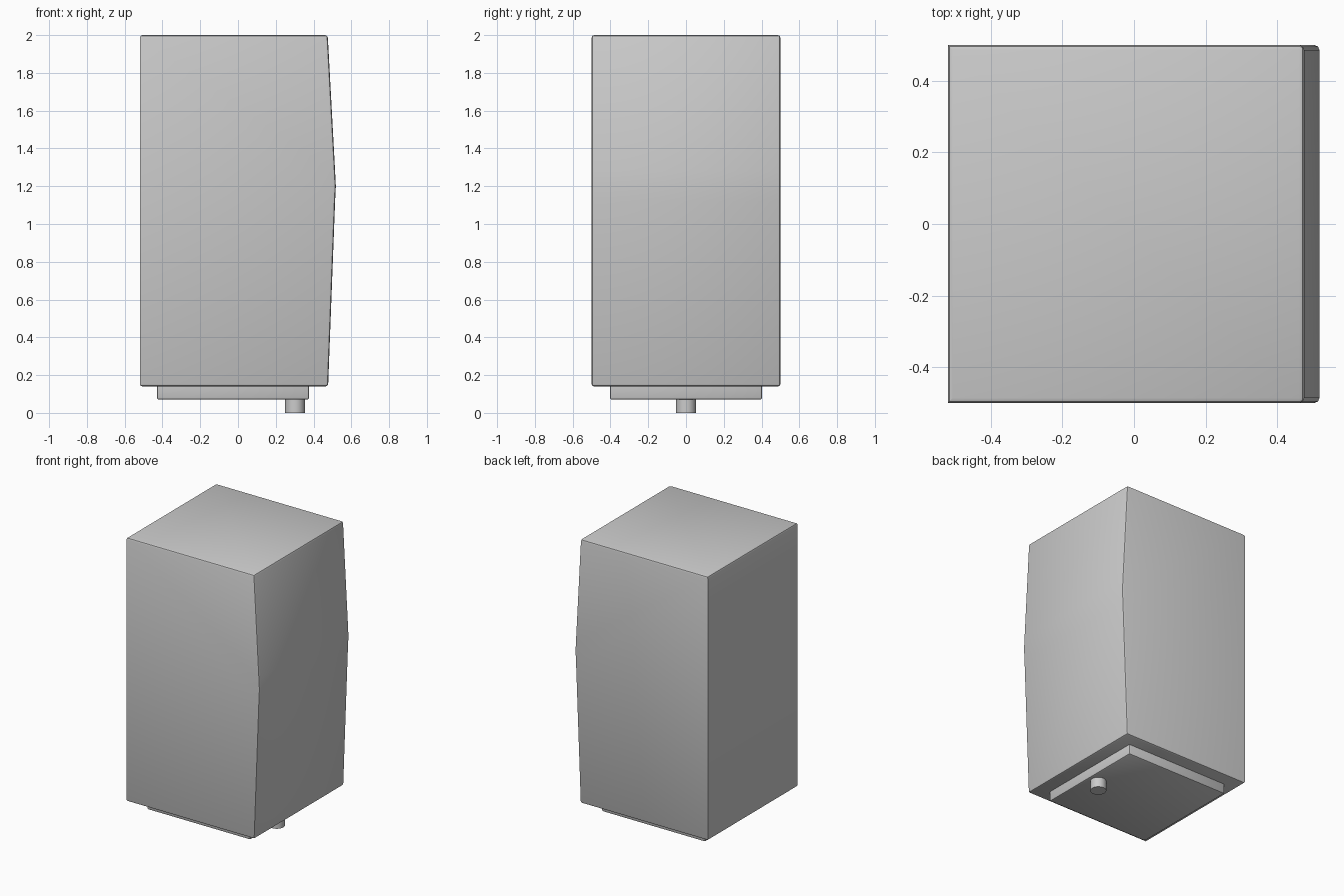
import bpy, bmesh

if "Cube" in bpy.data.objects:
    bpy.data.objects.remove(bpy.data.objects["Cube"])


def finish(name, bm):
    bmesh.ops.recalc_face_normals(bm, faces=bm.faces)
    mesh = bpy.data.meshes.new(name)
    bm.to_mesh(mesh)
    bm.free()
    obj = bpy.data.objects.new(name, mesh)
    bpy.context.collection.objects.link(obj)
    bpy.ops.object.select_all(action='DESELECT')
    obj.select_set(True)
    bpy.context.view_layer.objects.active = obj
    bpy.ops.object.shade_smooth_by_angle(angle=0.5)
    return obj


def extruded(name, profile, half_width, bevel, keep_edge):
    """Extrude an x-z profile along y, rounding the edges chosen by keep_edge."""
    bm = bmesh.new()
    face = bm.faces.new([bm.verts.new((x, -half_width, z)) for x, z in profile])
    ext = bmesh.ops.extrude_face_region(bm, geom=[face])
    verts = [v for v in ext['geom'] if isinstance(v, bmesh.types.BMVert)]
    bmesh.ops.translate(bm, verts=verts, vec=(0, 2 * half_width, 0))
    bmesh.ops.recalc_face_normals(bm, faces=bm.faces)
    edges = [e for e in bm.edges
             if keep_edge(e) and e.calc_face_angle(0) > 0.3]
    bmesh.ops.bevel(bm, geom=edges, offset=bevel, segments=2,
                    profile=0.5, affect='EDGES', clamp_overlap=True)
    return finish(name, bm)


# Cabinet with a gently bowed right face; upright edges on the flat left face stay sharp
body = [(-0.52, 0.14), (0.477, 0.14), (0.514, 1.12), (0.518, 1.2),
        (0.514, 1.28), (0.475, 2.0), (-0.52, 2.0)]
extruded("cabinet_body", body, 0.5, 0.014,
         lambda e: not all(v.co.x < -0.5 and abs(v.co.y) > 0.4 for v in e.verts)
         or abs(e.verts[0].co.z - e.verts[1].co.z) < 0.01)

# Inset base plate, rounded along its lower rim
plate = [(-0.43, 0.07), (0.377, 0.07), (0.377, 0.15), (-0.43, 0.15)]
extruded("base_plate", plate, 0.403, 0.012,
         lambda e: min(v.co.z for v in e.verts) < 0.1)

# Short connector stub under the base
bm = bmesh.new()
bmesh.ops.create_cone(bm, cap_ends=True, segments=32, radius1=0.052,
                      radius2=0.052, depth=0.08)
bmesh.ops.translate(bm, verts=bm.verts, vec=(0.302, 0, 0.04))
finish("connector_stub", bm)
